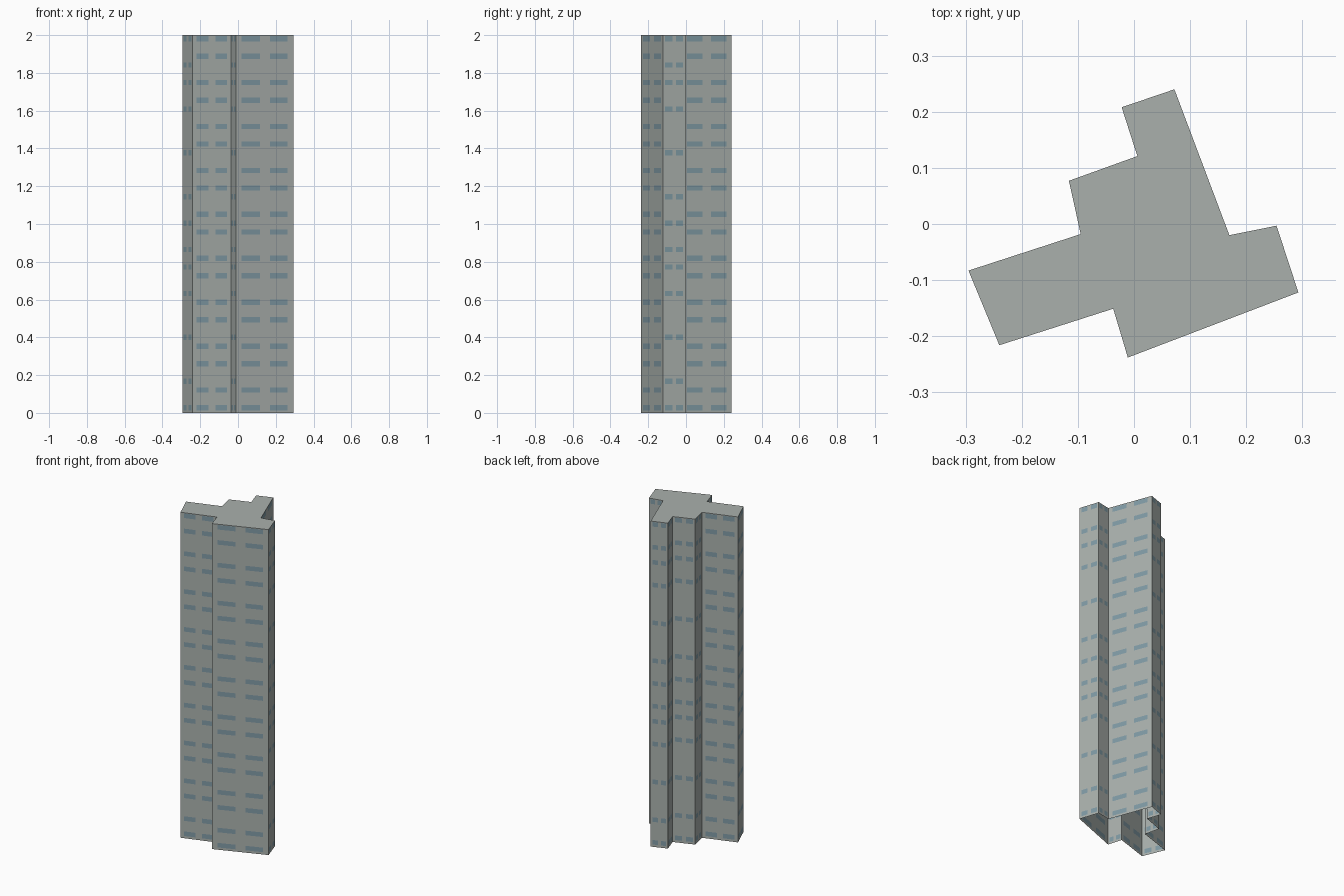
import bpy, bmesh
from mathutils import Vector

cube = bpy.data.objects.get("Cube")
if cube:
    bpy.data.objects.remove(cube, do_unlink=True)


def make_material(name, rgb):
    mat = bpy.data.materials.new(name)
    mat.use_nodes = True
    color = (*rgb, 1.0)
    mat.diffuse_color = color
    mat.node_tree.nodes["Principled BSDF"].inputs["Base Color"].default_value = color
    return mat


concrete = make_material("grey concrete", (0.40, 0.435, 0.415))
glass = make_material("blue grey glass", (0.215, 0.325, 0.375))

HEIGHT = 2.0
FLOORS = 43
STEP = HEIGHT / FLOORS

# Footprint corners, counterclockwise seen from above
FOOTPRINT = [
    (-0.295, -0.083), (-0.24, -0.216), (-0.037, -0.151), (-0.011, -0.238),
    (0.293, -0.122), (0.254, -0.003), (0.17, -0.02), (0.072, 0.24),
    (-0.022, 0.208), (0.006, 0.121), (-0.116, 0.077), (-0.095, -0.018),
]

# Two windows across each wall; floors that carry windows, counted from the top
COLUMNS = [0, 0.1, 0.415, 0.59, 0.9, 1]
WIDE_ROWS = [f for f in range(FLOORS) if f % 5 in (0, 2)]
NARROW_ROWS = [f for f in range(FLOORS) if f % 21 in (0, 3, 5, 8, 13, 18)]


def finish(bm, name, materials):
    mesh = bpy.data.meshes.new(name)
    bm.to_mesh(mesh)
    bm.free()
    for mat in materials:
        mesh.materials.append(mat)
    obj = bpy.data.objects.new(name, mesh)
    bpy.context.collection.objects.link(obj)
    return obj


def add_wall(bm, start, end):
    """Wall grid whose odd columns and odd bands are flush windows."""
    start, end = Vector(start), Vector(end)
    rows = WIDE_ROWS if (end - start).length > 0.2 else NARROW_ROWS
    levels = [HEIGHT]
    for f in rows:
        middle = HEIGHT - (f + 0.4) * STEP
        levels += [middle + 0.3 * STEP, middle - 0.3 * STEP]
    levels.append(0)
    grid = [[bm.verts.new((*start.lerp(end, c), z)) for c in COLUMNS] for z in levels]
    for r in range(len(levels) - 1):
        for c in range(len(COLUMNS) - 1):
            face = bm.faces.new((grid[r + 1][c], grid[r + 1][c + 1],
                                 grid[r][c + 1], grid[r][c]))
            face.material_index = int(r % 2 == 1 and c % 2 == 1)


# Tower walls, open underneath
bm = bmesh.new()
for i, corner in enumerate(FOOTPRINT):
    add_wall(bm, corner, FOOTPRINT[(i + 1) % len(FOOTPRINT)])
bmesh.ops.remove_doubles(bm, verts=bm.verts, dist=0.0001)
finish(bm, "tower_walls", [concrete, glass])

# Flat roof
bm = bmesh.new()
bm.faces.new([bm.verts.new((x, y, HEIGHT)) for x, y in FOOTPRINT])
finish(bm, "flat_roof", [concrete])
